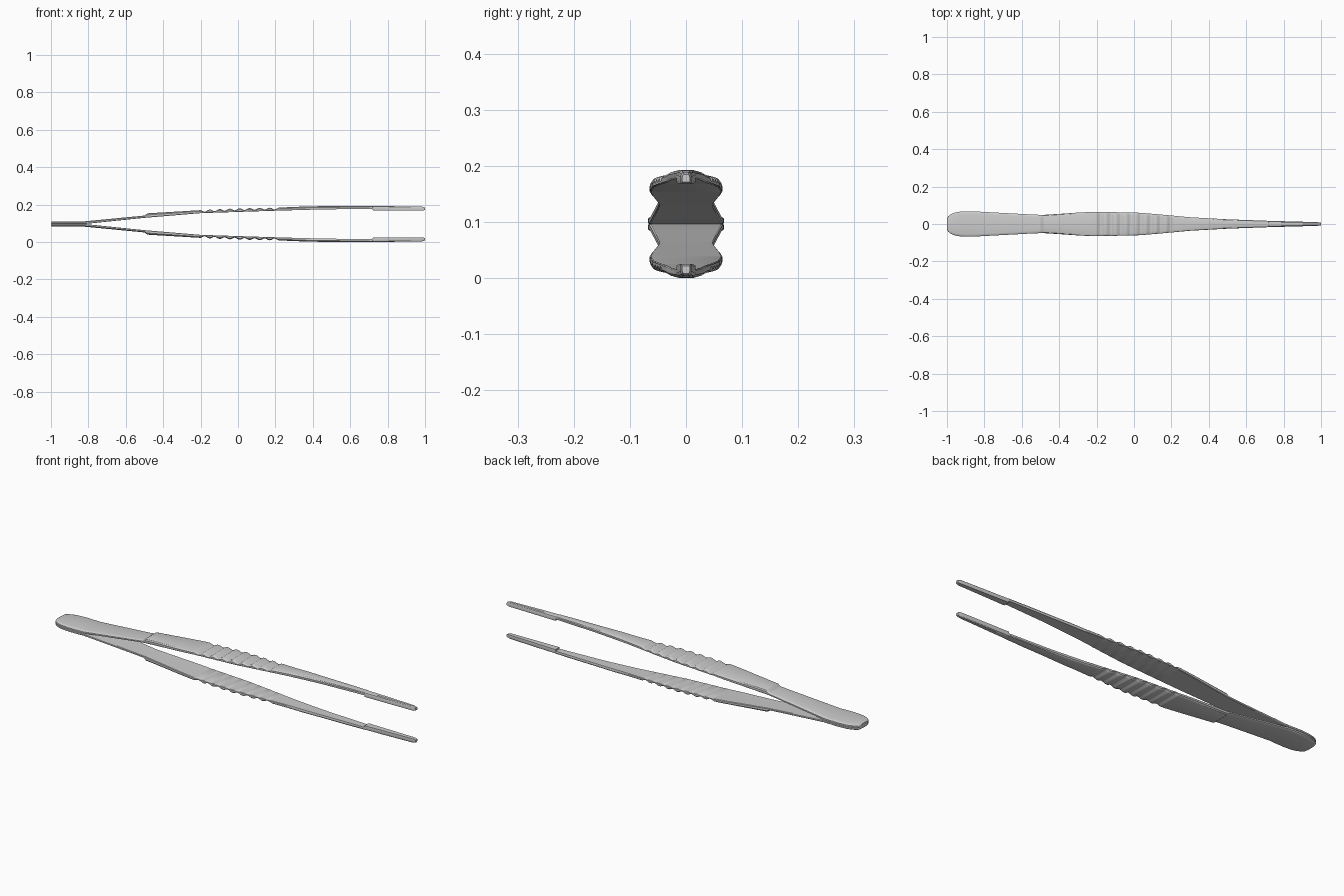
import bpy, bmesh, math

if "Cube" in bpy.data.objects:
    bpy.data.objects.remove(bpy.data.objects["Cube"])

MID = 0.0965

# key stations along x
OUTER = [(-1, .011), (-.993, .0145), (-.82, .0145), (-.5, .045), (-.485, .057), (-.2, .074),
         (.2, .087), (.38, .0945), (.6, .0965), (.8, .0955), (.985, .0925), (1, .088)]
INNER = [(-1, 0), (-.82, 0), (-.5, .033), (-.2, .058), (.2, .071), (.45, .078),
         (.72, .081), (.7205, .073), (.99, .0715), (1, .075)]
WIDTH = [(-1, .028), (-.994, .041), (-.982, .051), (-.965, .059), (-.94, .065), (-.9, .068),
         (-.85, .067), (-.7, .059), (-.55, .051), (-.49, .0485), (-.4, .054), (-.3, .061),
         (-.22, .065), (-.12, .0635), (.03, .060), (.15, .050), (.3, .036), (.5, .025), (.72, .017),
         (.98, .010), (1, .007)]
GRIP0, PITCH, RIDGES = -.205, .0535, 8


def sample(table, x):
    for (x0, v0), (x1, v1) in zip(table, table[1:]):
        if x <= x1:
            return v0 + (v1 - v0) * (x - x0) / (x1 - x0)
    return table[-1][1]


def groove(x):
    # scalloped finger grip
    u = (x - GRIP0) / PITCH
    if not 0 <= u <= RIDGES:
        return 0
    return -.010 * (.5 - .5 * math.cos(2 * math.pi * u)) ** 1.3 + .003 * math.sin(math.pi * u / RIDGES)


def section(x):
    w, i, o = sample(WIDTH, x), sample(INNER, x), sample(OUTER, x) + groove(x)
    t = o - i
    b = min(.013, w * .45)
    half = [(w * .96, i), (w, i + t * .12), (w, i + t * .62), (w - b * .3, i + t * .86), (w - b, o)]
    return half + [(-y, z) for y, z in reversed(half)]


def make_arm(name, side):
    xs = {p[0] for t in (OUTER, INNER, WIDTH) for p in t}
    xs |= {GRIP0 + PITCH * k / 8 for k in range(8 * RIDGES + 1)}
    bm = bmesh.new()
    rings = [[bm.verts.new((x, y, MID + side * z)) for y, z in section(x)] for x in sorted(xs)]
    n = len(rings[0])
    for a, b in zip(rings, rings[1:]):
        for k in range(n):
            bm.faces.new((a[k], a[(k + 1) % n], b[(k + 1) % n], b[k]))
    bm.faces.new(rings[0])
    bm.faces.new(rings[-1])
    bmesh.ops.recalc_face_normals(bm, faces=bm.faces)
    mesh = bpy.data.meshes.new(name)
    bm.to_mesh(mesh)
    bm.free()
    ob = bpy.data.objects.new(name, mesh)
    bpy.context.collection.objects.link(ob)
    bpy.ops.object.select_all(action='DESELECT')
    ob.select_set(True)
    bpy.context.view_layer.objects.active = ob
    bpy.ops.object.shade_smooth_by_angle(angle=math.radians(30))


# two mirrored arms joined at the handle end
make_arm("upper_arm", 1)
make_arm("lower_arm", -1)
